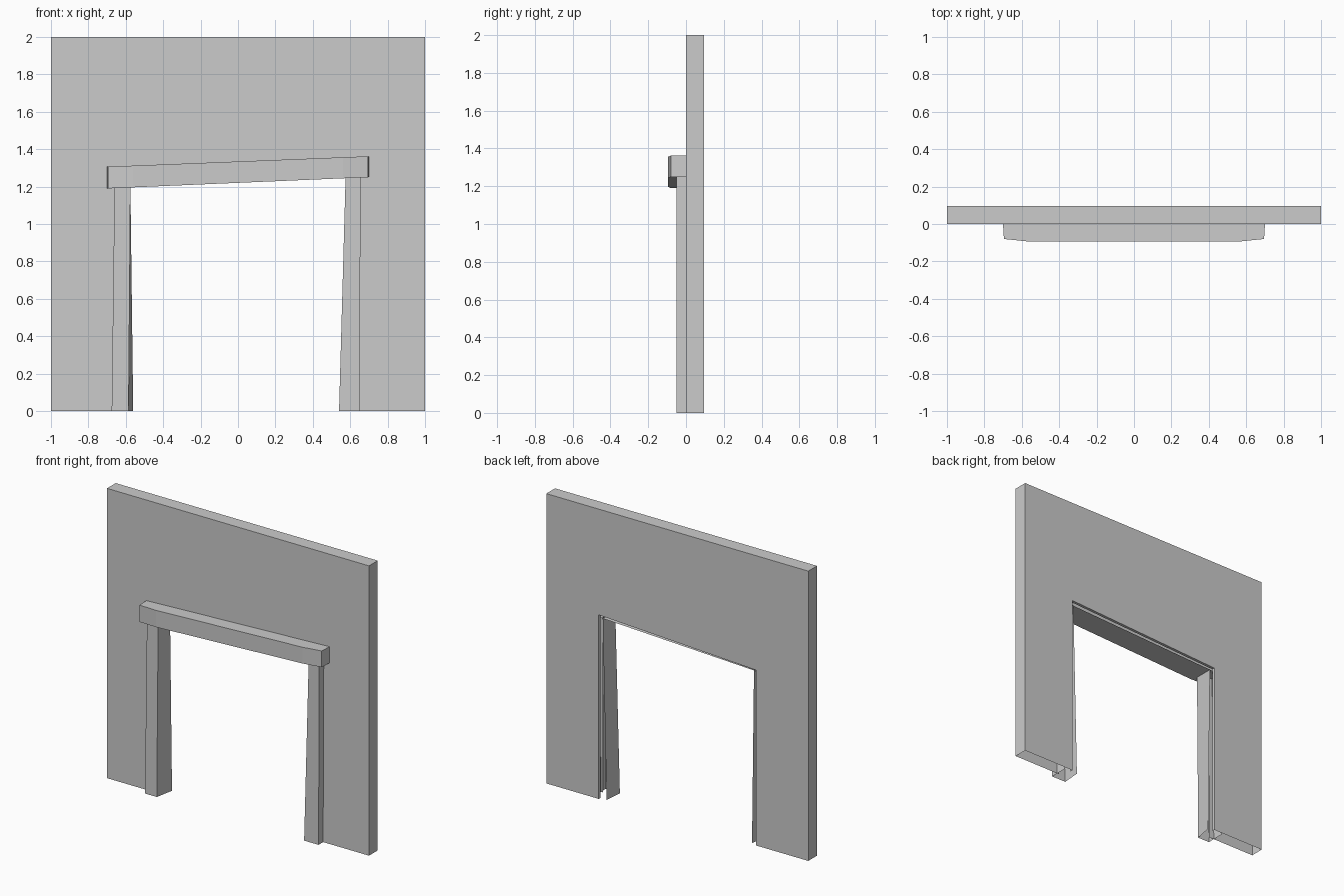
import bpy, bmesh

if "Cube" in bpy.data.objects:
    bpy.data.objects.remove(bpy.data.objects["Cube"])


def make(name, strips, faces=()):
    """Build an object from open strips (pairs of point rows) and flat outlines."""
    bm = bmesh.new()
    for row_a, row_b in strips:
        a = [bm.verts.new(p) for p in row_a]
        b = [bm.verts.new(p) for p in row_b]
        for i in range(len(a) - 1):
            bm.faces.new((a[i], a[i + 1], b[i + 1], b[i]))
    for outline in faces:
        bm.faces.new([bm.verts.new(p) for p in outline])
    bmesh.ops.remove_doubles(bm, verts=bm.verts, dist=0.0001)
    bmesh.ops.recalc_face_normals(bm, faces=bm.faces)
    mesh = bpy.data.meshes.new(name)
    bm.to_mesh(mesh)
    bm.free()
    obj = bpy.data.objects.new(name, mesh)
    bpy.context.collection.objects.link(obj)
    return obj


def at_y(path, y):
    return [(x, y, z) for x, z in path]


# Wall: hollow panel, open underneath, with a shallow return round the opening
BACK, FRONT = 0.095, 0.0
outer = [(-1, 0), (-1, 2), (1, 2), (1, 0)]
hole_back = [(0.60, 0), (0.60, 1.27), (-0.60, 1.21), (-0.60, 0)]
hole_front = [(0.635, 0), (0.635, 1.29), (-0.635, 1.23), (-0.635, 0)]
make("wall",
     [(at_y(outer, FRONT), at_y(outer, BACK)),
      (at_y(hole_back, BACK), at_y(hole_back, BACK - 0.02))],
     [at_y(outer + hole_front, FRONT), at_y(outer + hole_back, BACK)])


# Posts: three-sided casings, open at the back, leaning slightly
def post(name, bottom, top, z_top):
    depth = (0.08, -0.05, -0.05, 0.08)
    make(name, [([(x, y, 0) for x, y in zip(bottom, depth)],
                 [(x, y, z_top) for x, y in zip(top, depth)])])


post("left_post", (-0.675, -0.675, -0.585, -0.56), (-0.66, -0.66, -0.575, -0.575), 1.20)
post("right_post", (0.65, 0.65, 0.54, 0.55), (0.655, 0.655, 0.575, 0.58), 1.252)

# Lintel: sloping beam with a slightly faceted front, open at the back
plan = [(-0.70, 0.08), (-0.70, 0.0), (-0.695, -0.08), (-0.56, -0.094),
        (0.56, -0.094), (0.695, -0.08), (0.70, 0.0), (0.70, 0.08)]
low = [(x, y, 1.22 + 0.043 * x) for x, y in plan]
high = [(x, y, 1.334 + 0.040 * x) for x, y in plan]
make("lintel", [(low, high)], [low, high])
